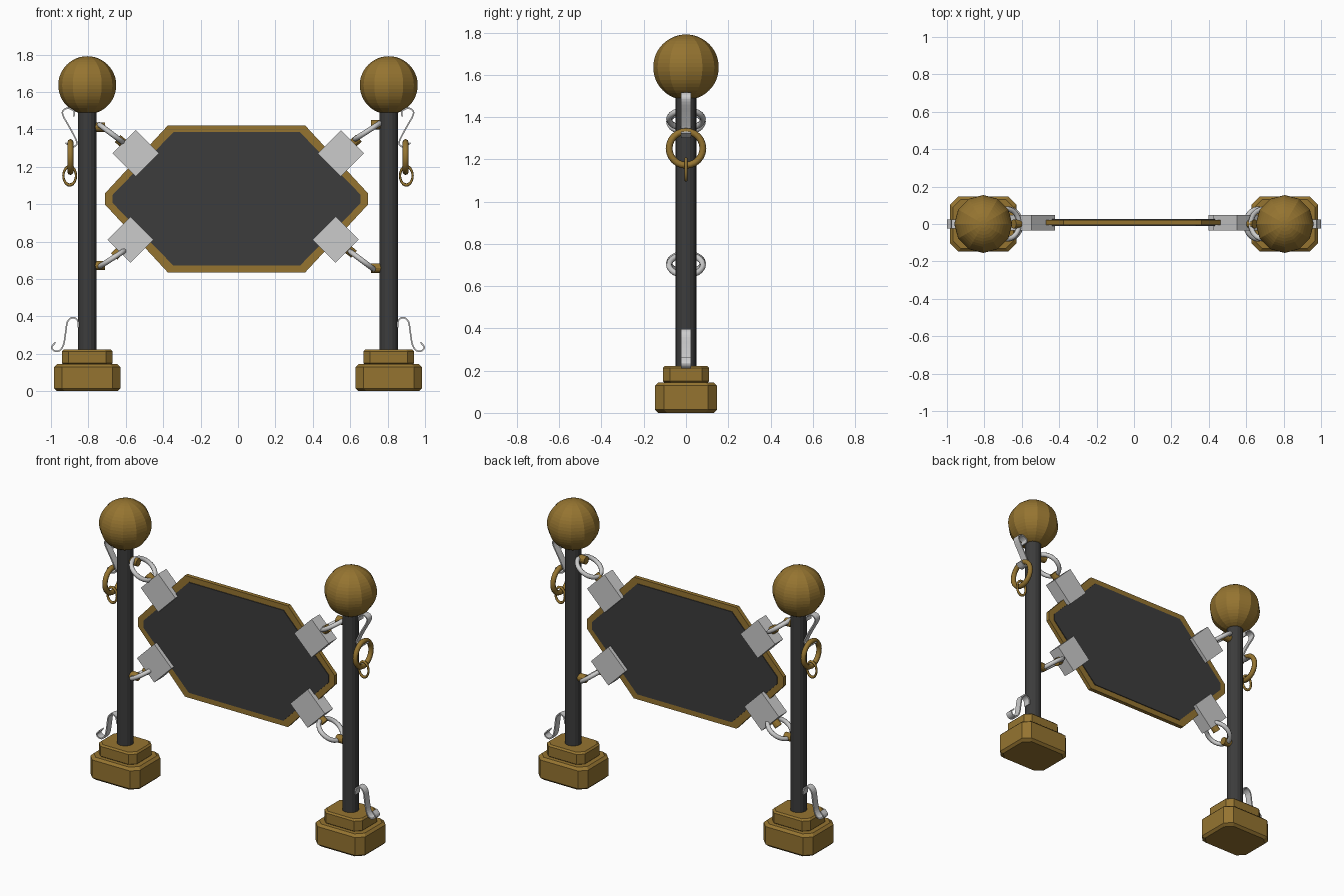
import bpy, bmesh, math
from mathutils import Vector, Matrix

if "Cube" in bpy.data.objects:
    bpy.data.objects.remove(bpy.data.objects["Cube"])


def colour(name, rgb):
    m = bpy.data.materials.new(name)
    m.diffuse_color = (*rgb, 1)
    m.use_nodes = True
    m.node_tree.nodes["Principled BSDF"].inputs["Base Color"].default_value = m.diffuse_color
    return m


BRASS = colour("brass", (0.30, 0.175, 0.03))
DARK = colour("dark_iron", (0.045, 0.045, 0.045))
STEEL = None


def finish(name, bm, mat, smooth=False):
    bmesh.ops.recalc_face_normals(bm, faces=bm.faces)
    me = bpy.data.meshes.new(name)
    bm.to_mesh(me)
    bm.free()
    ob = bpy.data.objects.new(name, me)
    bpy.context.collection.objects.link(ob)
    if mat:
        me.materials.append(mat)
    for p in me.polygons:
        p.use_smooth = smooth
    return ob


def loft(name, rings, mat):
    """Join equal-length closed loops into a capped solid."""
    bm = bmesh.new()
    loops = [[bm.verts.new(p) for p in r] for r in rings]
    n = len(loops[0])
    for a, b in zip(loops, loops[1:]):
        for i in range(n):
            bm.faces.new((a[i], a[(i + 1) % n], b[(i + 1) % n], b[i]))
    bm.faces.new(loops[0])
    bm.faces.new(loops[-1])
    return finish(name, bm, mat)


def cut_corner(hx, hy, cx, cy):
    return [(hx, -hy + cy), (hx, hy - cy), (hx - cx, hy), (-hx + cx, hy),
            (-hx, hy - cy), (-hx, -hy + cy), (-hx + cx, -hy), (hx - cx, -hy)]


def base_block(name, x, hx, hy, z0, z1, cut, bevel):
    levels = [(z0, bevel), (z0 + bevel, 0), (z1 - bevel, 0), (z1, bevel)]
    loft(name, [[(x + px, py, z) for px, py in cut_corner(hx - i, hy - i, cut, cut)]
                for z, i in levels], BRASS)


def cylinder(name, a, b, r, mat, sides=16):
    a, b = Vector(a), Vector(b)
    bm = bmesh.new()
    q = (b - a).to_track_quat('Z', 'Y').to_matrix().to_4x4()
    bmesh.ops.create_cone(bm, cap_ends=True, segments=sides, radius1=r, radius2=r,
                          depth=(b - a).length,
                          matrix=Matrix.Translation((a + b) / 2) @ q)
    return finish(name, bm, mat)


def ring(name, centre, axis, major, minor, mat, scale=(1, 1, 1)):
    bpy.ops.mesh.primitive_torus_add(major_radius=major, minor_radius=minor,
                                     major_segments=24, minor_segments=8,
                                     location=centre)
    ob = bpy.context.object
    ob.name = name
    q = Vector(axis).to_track_quat('Z', 'Y').to_matrix().to_4x4()
    ob.data.transform(Matrix.Diagonal((*scale, 1)) @ q)
    bpy.ops.object.shade_smooth()
    if mat:
        ob.data.materials.append(mat)
    return ob


def hook(name, pts, side):
    """Flat metal strip bent along a smooth path in the xz plane."""
    P = [Vector((side * x, z)) for x, z in pts]
    ext = [2 * P[0] - P[1]] + P + [2 * P[-1] - P[-2]]
    path = []
    for i in range(1, len(ext) - 2):
        a, b, c, d = ext[i - 1:i + 3]
        for k in range(4):
            t = k / 4
            path.append(0.5 * (2 * b + (c - a) * t + (2 * a - 5 * b + 4 * c - d) * t * t
                               + (3 * b - a - 3 * c + d) * t ** 3))
    path.append(P[-1])
    rings = []
    for i, p in enumerate(path):
        t = (path[min(i + 1, len(path) - 1)] - path[max(i - 1, 0)]).normalized()
        n = Vector((-t.y, t.x)) * 0.004
        rings.append([(p.x + s * n.x, w, p.y + s * n.y)
                      for s, w in ((1, -.023), (1, .023), (-1, .023), (-1, -.023))])
    return loft(name, rings, STEEL)


# hanging board: brass octagon with a dark face on both sides
def board(name, cx, hx, hz, cutx, cutz, y0, y1, mat):
    prof = cut_corner(hx, hz, cutx, cutz)
    loft(name, [[(cx + x, y, 1.028 + z) for x, z in prof] for y in (y0, y1)], mat)


board("board_frame", -0.008, 0.703, 0.392, 0.335, 0.362, -0.005, 0.021, BRASS)
board("board_face", -0.007, 0.663, 0.357, 0.325, 0.335, -0.010, 0.026, DARK)

UPPER_HOOK = [(-.878, 1.468), (-.876, 1.495), (-.905, 1.513), (-.933, 1.503),
              (-.936, 1.475), (-.90, 1.41), (-.866, 1.345), (-.863, 1.318),
              (-.89, 1.306), (-.922, 1.328)]
LOWER_HOOK = [(-.853, .34), (-.858, .378), (-.885, .394), (-.912, .37), (-.922, .31),
              (-.933, .248), (-.955, .217), (-.982, .216), (-.996, .236), (-.975, .262)]

for side, label in ((-1, "left"), (1, "right")):
    x = 0.806 * side
    # stepped base, post and ball finial
    base_block(label + "_base_lower", x, 0.177, 0.146, 0.0, 0.145, 0.042, 0.015)
    base_block(label + "_base_upper", x, 0.136, 0.11, 0.14, 0.223, 0.035, 0.01)
    cylinder(label + "_post", (x, 0, 0.2), (x, 0, 1.52), 0.05, DARK)
    bm = bmesh.new()
    bmesh.ops.create_uvsphere(bm, u_segments=12, v_segments=24, radius=0.155,
                              matrix=Matrix.Translation((x, 0, 1.636)))
    finish(label + "_ball", bm, BRASS)

    # bent hooks and hanging brass links outside the post
    hook(label + "_upper_hook", UPPER_HOOK, side)
    hook(label + "_lower_hook", LOWER_HOOK, side)
    ring(label + "_large_link", (0.896 * side, 0, 1.252), (1, 0, 0), 0.08, 0.016, BRASS)
    ring(label + "_small_link", (0.9 * side, 0, 1.152), (0, 1, 0), 0.045, 0.008, BRASS,
         (0.75, 1, 1.1))

# corner brackets: (label, bracket centre, ring centre, ring direction, peg height)
CORNERS = [("upper_left", (-.547, 1.272), (-.678, 1.378), (.80, -.60), 1.412),
           ("lower_left", (-.575, .81), (-.672, .71), (.84, .54), .672),
           ("upper_right", (.55, 1.272), (.692, 1.39), (-.84, -.54), 1.425),
           ("lower_right", (.522, .81), (.662, .70), (-.80, .60), .658)]
for label, (bx, bz), (rx, rz), (dx, dz), pz in CORNERS:
    s = 1 if bx > 0 else -1
    # square clip turned 45 degrees over the board edge
    bm = bmesh.new()
    bmesh.ops.create_cube(bm, size=1, matrix=Matrix.Translation((bx, 0.007, bz))
                          @ Matrix.Rotation(math.pi / 4, 4, 'Y')
                          @ Matrix.Diagonal((0.175, 0.084, 0.175, 1)))
    finish(label + "_bracket", bm, STEEL)
    # steel ring, edge-on from the front
    ring(label + "_ring", (rx, 0, rz), (-dz, 0, dx), 0.08, 0.014, STEEL)
    # brass eyes joining the ring to the clip and to the post
    b, r = Vector((bx, 0, bz)), Vector((rx, 0, rz))
    out = (r - b).normalized()
    cylinder(label + "_clip_eye", b + out * 0.07, b + out * 0.125, 0.024, BRASS, 12)
    cylinder(label + "_post_eye", (s * 0.78, 0, pz), (s * 0.712, 0, pz), 0.025, BRASS, 12)
